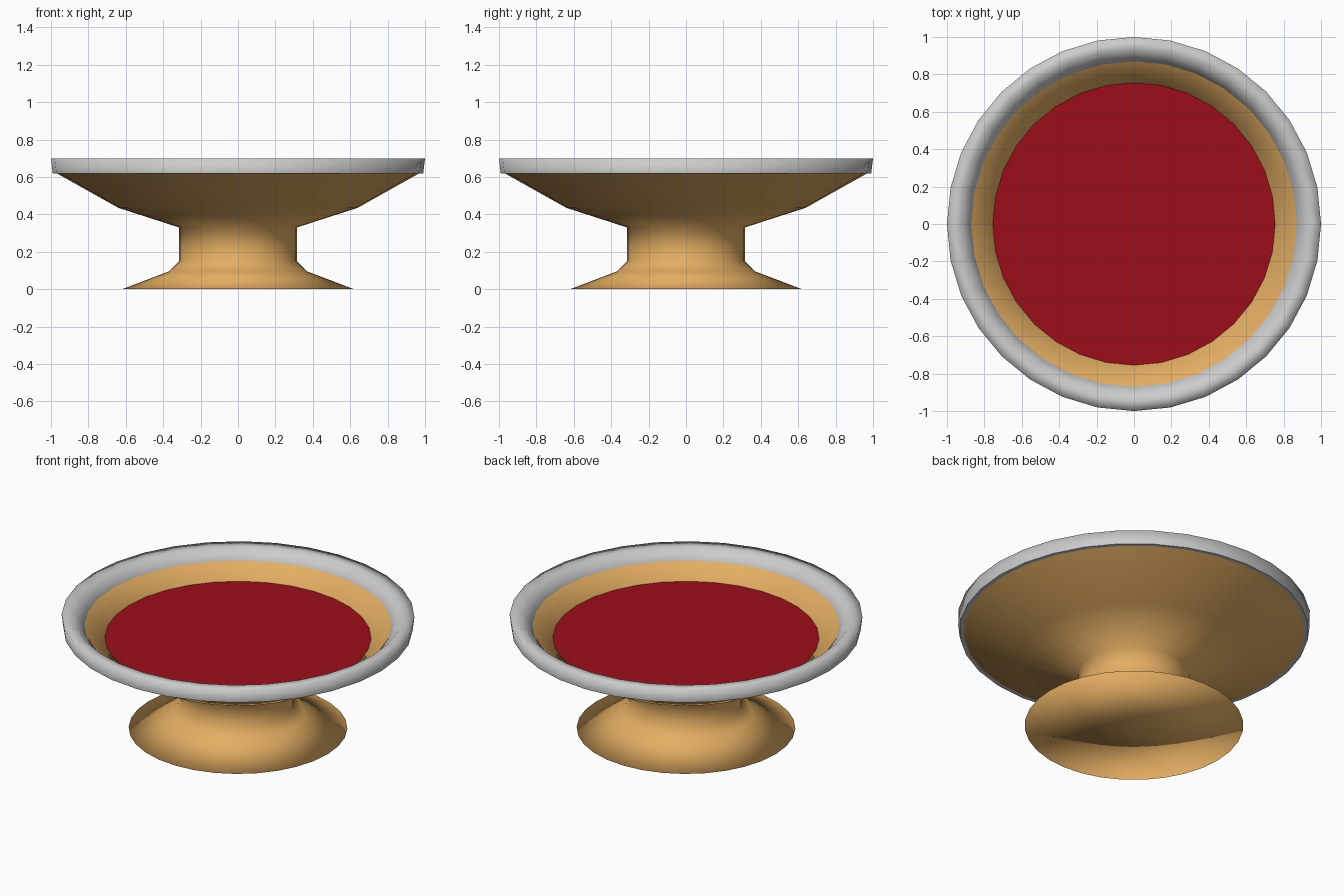
import bpy, bmesh
from math import sin, cos, tau

if "Cube" in bpy.data.objects:
    bpy.data.objects.remove(bpy.data.objects["Cube"])

SIDES = 32


def lathe(name, profile, colour=None):
    """Revolve (radius, height) points around z; radius 0 becomes a single point."""
    bm = bmesh.new()
    rings = []
    for r, z in profile:
        if r == 0:
            rings.append([bm.verts.new((0, 0, z))] * SIDES)
        else:
            rings.append([bm.verts.new((r * cos(tau * i / SIDES), r * sin(tau * i / SIDES), z))
                          for i in range(SIDES)])
    for a, b in zip(rings, rings[1:]):
        for i in range(SIDES):
            j = (i + 1) % SIDES
            bm.faces.new(dict.fromkeys((a[i], a[j], b[j], b[i]))).smooth = True
    mesh = bpy.data.meshes.new(name)
    bm.to_mesh(mesh)
    bm.free()
    obj = bpy.data.objects.new(name, mesh)
    bpy.context.collection.objects.link(obj)
    if colour:
        mat = bpy.data.materials.new(name + "_colour")
        mat.diffuse_color = (*colour, 1)
        mat.use_nodes = True
        mat.node_tree.nodes["Principled BSDF"].inputs["Base Color"].default_value = mat.diffuse_color
        mesh.materials.append(mat)
    return obj


GOLD = (0.77, 0.42, 0.125)

# Foot, stem and outside of the bowl, softly shaded throughout
lathe("pedestal_bowl",
      [(0, 0), (0.62, 0), (0.37, 0.095), (0.315, 0.15), (0.315, 0.33),
       (0.64, 0.435), (0.97, 0.62)], GOLD)

# Inside wall of the bowl, turning down behind the filling
lathe("bowl_lining", [(0.885, 0.65), (0.75, 0.56), (0.745, 0.51)], GOLD)

# Rounded grey rim, tucked into the bowl wall, and its narrow underside
lathe("rim", [(0.99, 0.618), (1.0, 0.70), (0.93, 0.70), (0.87, 0.64), (0.87, 0.60)])
lathe("rim_underside", [(0.95, 0.618), (0.99, 0.618)])

# Flat red filling
lathe("filling", [(0.755, 0.564), (0, 0.564)], (0.334, 0.0045, 0.01))
